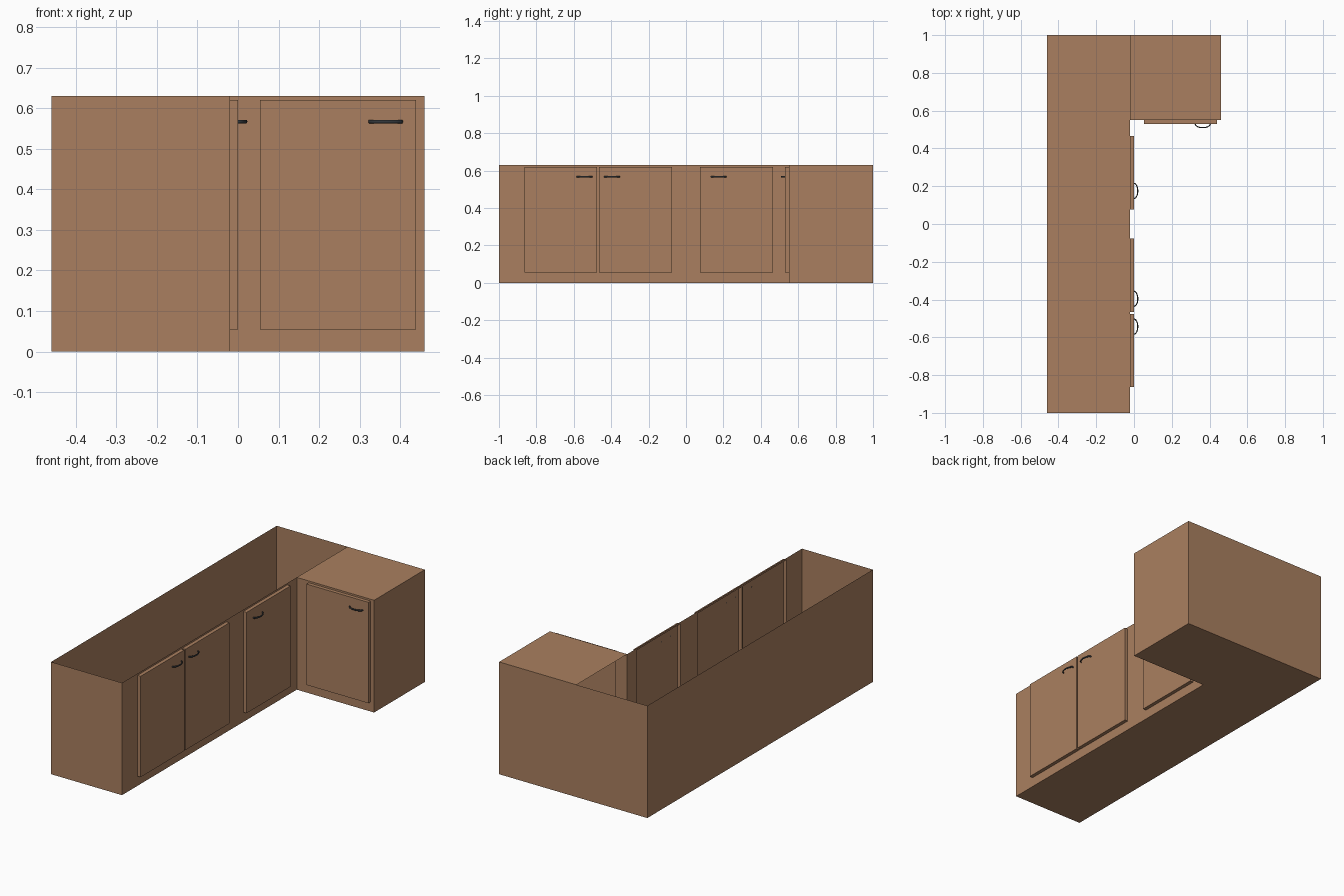
import bpy, bmesh, math
from mathutils import Vector

if "Cube" in bpy.data.objects:
    bpy.data.objects.remove(bpy.data.objects["Cube"])

H = 0.63                      # cabinet height
Z0, Z1 = 0.054, 0.62          # door bottom and top
XB, XF, XR = -0.46, -0.02, 0.46   # back wall, long front wall, return end
YR = 0.55                     # front of the short return
T = 0.02                      # door thickness
HZ = 0.567                    # handle height
UP = Vector((0, 0, 1))


def material(name, col):
    m = bpy.data.materials.new(name)
    m.diffuse_color = (*col, 1)
    m.use_nodes = True
    m.node_tree.nodes["Principled BSDF"].inputs["Base Color"].default_value = m.diffuse_color
    return m


wood = material("brown wood", (0.40, 0.213, 0.115))
metal = material("dark metal", (0.035, 0.04, 0.045))


def finish(name, bm, mat):
    bmesh.ops.remove_doubles(bm, verts=bm.verts, dist=1e-5)
    me = bpy.data.meshes.new(name)
    bm.to_mesh(me)
    bm.free()
    me.materials.append(mat)
    ob = bpy.data.objects.new(name, me)
    bpy.context.collection.objects.link(ob)
    return ob


def quad(bm, pts, normal):
    f = bm.faces.new([bm.verts.new(p) for p in pts])
    f.normal_update()
    if f.normal.dot(Vector(normal)) < 0:
        f.normal_flip()


def wall(bm, a, b, normal):
    quad(bm, [(*a, 0), (*b, 0), (*b, H), (*a, H)], normal)


def front_wall(bm, place, u0, u1, doors, normal):
    """Thin wall with an opening behind each door."""
    us = sorted([u0, u1] + [u for d in doors for u in d])
    zs = [0, Z0, Z1, H]
    for a, b in zip(us, us[1:]):
        for c, d in zip(zs, zs[1:]):
            if (a, b) in doors and c == Z0:
                continue
            quad(bm, [place(a, 0, c), place(b, 0, c), place(b, 0, d), place(a, 0, d)], normal)


def door(name, place, a, b):
    """Raised door, hollow at the back."""
    bm = bmesh.new()
    back = [place(a, 0, Z0), place(b, 0, Z0), place(b, 0, Z1), place(a, 0, Z1)]
    face = [place(a, T, Z0), place(b, T, Z0), place(b, T, Z1), place(a, T, Z1)]
    mid = sum(back, Vector()) / 4
    quad(bm, face, face[0] - back[0])
    for i in range(4):
        j = (i + 1) % 4
        quad(bm, [back[i], back[j], face[j], face[i]], (back[i] + back[j]) / 2 - mid)
    finish(name, bm, wood)


def handle(name, place, u):
    """Bowed pull: flattened tube swept along a half ellipse."""
    bm = bmesh.new()
    n, sides = 20, 10
    rings = []
    for i in range(n + 1):
        t = math.pi * i / n
        cu, cv = math.cos(t), math.sin(t)
        ring = []
        for k in range(sides):
            s = 2 * math.pi * k / sides
            r = 0.003 * math.cos(s)
            ring.append(bm.verts.new(place(u + (0.040 + r) * cu,
                                           T - 0.001 + (0.021 + r) * cv,
                                           HZ + 0.0045 * math.sin(s))))
        rings.append(ring)
    for r0, r1 in zip(rings, rings[1:]):
        for k in range(sides):
            j = (k + 1) % sides
            bm.faces.new([r0[k], r0[j], r1[j], r1[k]])
    bm.faces.new(rings[0])
    bm.faces.new(rings[-1])
    bmesh.ops.recalc_face_normals(bm, faces=bm.faces)
    ob = finish(name, bm, metal)
    bpy.context.view_layer.objects.active = ob
    ob.select_set(True)
    bpy.ops.object.shade_smooth_by_angle(angle=math.radians(50))
    ob.select_set(False)


def on_long(u, v, z):
    return Vector((XF + v, u, z))


def on_return(u, v, z):
    return Vector((u, YR - v, z))


long_doors = [(-0.863, -0.476), (-0.466, -0.076), (0.076, 0.466)]
return_doors = [(0.054, 0.439)]

# L-shaped carcass: thin walls, floor, open top on the long run
bm = bmesh.new()
wall(bm, (XB, -1), (XB, 1), (-1, 0, 0))
wall(bm, (XB, -1), (XF, -1), (0, -1, 0))
wall(bm, (XB, 1), (XR, 1), (0, 1, 0))
wall(bm, (XR, YR), (XR, 1), (1, 0, 0))
front_wall(bm, on_long, -1, YR, long_doors, (1, 0, 0))
front_wall(bm, on_return, XF, XR, return_doors, (0, -1, 0))
quad(bm, [(XB, -1, 0), (XF, -1, 0), (XF, 1, 0), (XB, 1, 0)], -UP)
quad(bm, [(XF, YR, 0), (XR, YR, 0), (XR, 1, 0), (XF, 1, 0)], -UP)
# closed top over the return
quad(bm, [(XF, YR, H), (XR, YR, H), (XR, 1, H), (XF, 1, H)], UP)
finish("cabinet_carcass", bm, wood)

# doors and their pulls
for i, ((a, b), u) in enumerate(zip(long_doors, (-0.543, -0.396, 0.175))):
    door(f"long_door_{i + 1}", on_long, a, b)
    handle(f"long_handle_{i + 1}", on_long, u)
door("return_door", on_return, *return_doors[0])
handle("return_handle", on_return, 0.364)
